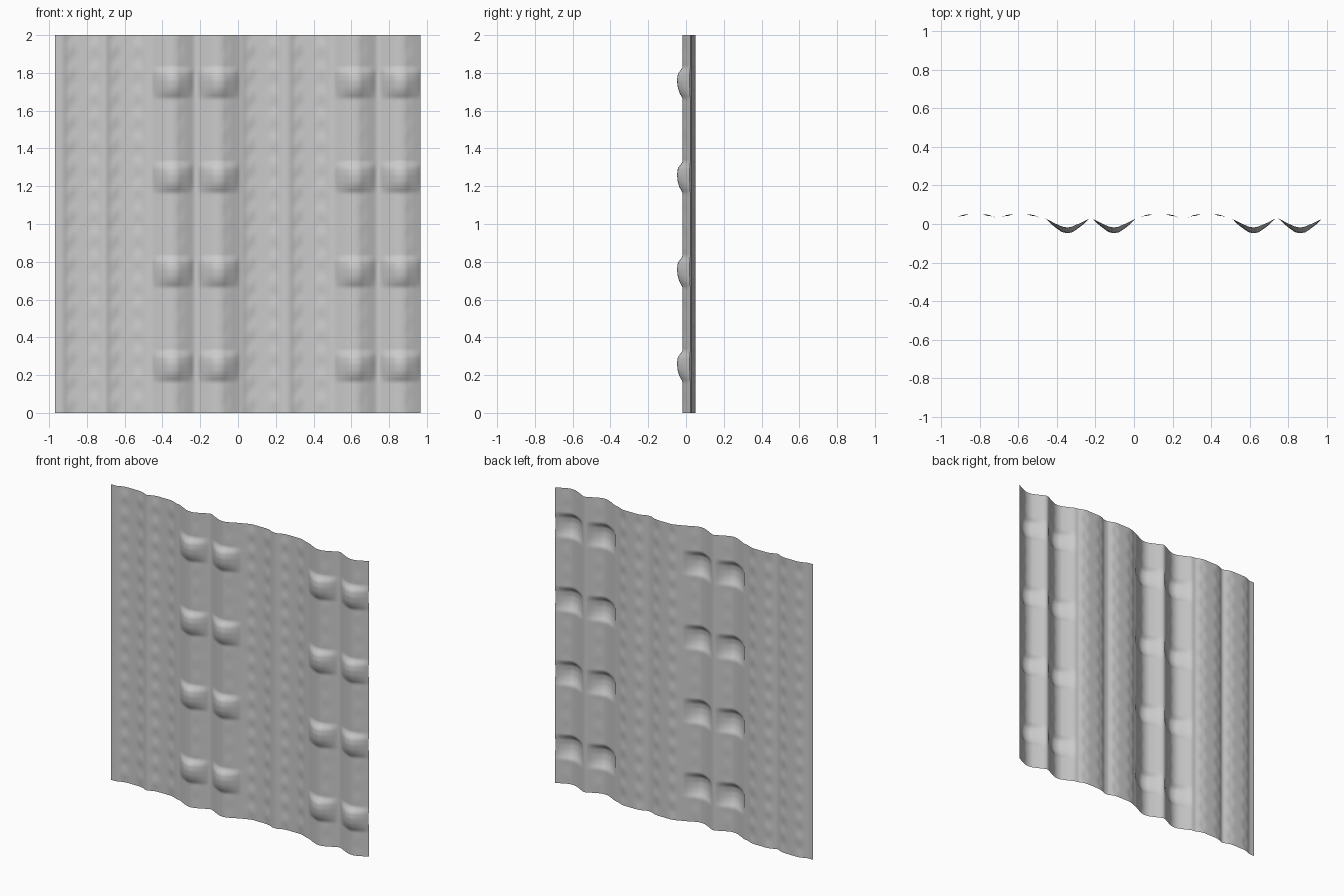
import bpy, bmesh, math

if "Cube" in bpy.data.objects:
    bpy.data.objects.remove(bpy.data.objects["Cube"])

X0, X1, HEIGHT = -0.97, 0.965, 2.0
NX, NZ = 176, 176
FRONT_RIBS = (-0.345, -0.103, 0.62, 0.862)
BACK_RIBS = (-0.82, -0.59, 0.13, 0.38)
BASE = 0.029


def interp(points, t):
    """Piecewise linear lookup"""
    if t <= points[0][0]:
        return points[0][1]
    for (a, va), (b, vb) in zip(points, points[1:]):
        if t <= b:
            return va + (vb - va) * (t - a) / (b - a)
    return points[-1][1]


# Cross-sections by distance from the rib centre, and the swelling along z
FRONT = [(0, 1), (0.025, 0.93), (0.06, 0.6), (0.11, 0.05), (0.122, 0)]
BACK = [(0, 1), (0.05, 1), (0.075, 0.75), (0.11, 0)]
SWELL = [(-0.085, 0), (-0.06, 0.5), (-0.03, 0.85), (0.01, 1),
         (0.045, 0.85), (0.065, 0.35), (0.08, 0)]
SWELL_X = [(0, 1), (0.03, 0.95), (0.085, 0.45), (0.11, 0)]


def depth(x, z):
    y = BASE
    # fine ripple along the length, 16 rows
    wave = 0.5 + 0.5 * math.cos(2 * math.pi * (z - 0.06) / 0.125)
    for c in BACK_RIBS:
        d = abs(x - c)
        flank = math.exp(-((d - 0.06) / 0.022) ** 2)
        y += 0.021 * interp(BACK, d) - 0.005 * flank * wave
    # four swellings on every front rib
    zz = (z % 0.5) - 0.25
    for c in FRONT_RIBS:
        d = abs(x - c)
        y -= 0.047 * interp(FRONT, d)
        y -= 0.030 * interp(SWELL_X, d) * interp(SWELL, zz)
        y += 0.002 * wave * math.exp(-((x - c - 0.04) / 0.02) ** 2)
    return y


# Corrugated sheet
bm = bmesh.new()
grid = []
for j in range(NZ + 1):
    z = HEIGHT * j / NZ
    row = []
    for i in range(NX + 1):
        x = X0 + (X1 - X0) * i / NX
        row.append(bm.verts.new((x, depth(x, z), z)))
    grid.append(row)
for a, b in zip(grid, grid[1:]):
    for i in range(NX):
        bm.faces.new((a[i], a[i + 1], b[i + 1], b[i]))
mesh = bpy.data.meshes.new("relief_panel")
bm.to_mesh(mesh)
bm.free()
panel = bpy.data.objects.new("relief_panel", mesh)
bpy.context.collection.objects.link(panel)
for p in mesh.polygons:
    p.use_smooth = True
